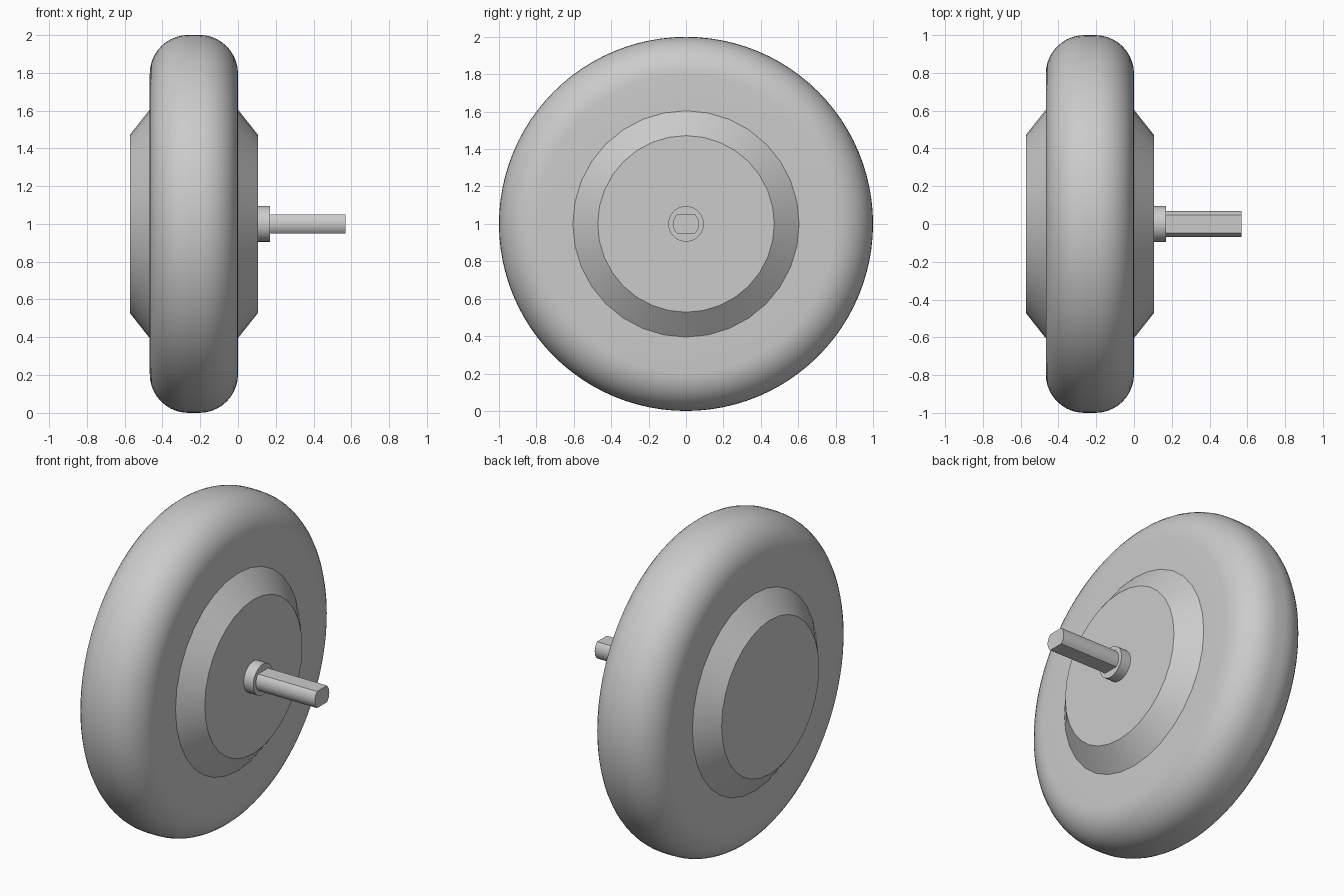
import bpy
import bmesh
from math import sin, cos, pi, radians, asin

if "Cube" in bpy.data.objects:
    bpy.data.objects.remove(bpy.data.objects["Cube"], do_unlink=True)

CENTRE_Z = 1.0

grey = bpy.data.materials.new("plain grey")
grey.use_nodes = True
colour = (0.6, 0.6, 0.6, 1)
grey.diffuse_color = colour
grey.node_tree.nodes["Principled BSDF"].inputs["Base Color"].default_value = colour


def finish(name, bm, angle=30):
    """Turn a bmesh into a smooth shaded object with sharp edges kept."""
    bmesh.ops.recalc_face_normals(bm, faces=bm.faces)
    mesh = bpy.data.meshes.new(name)
    bm.to_mesh(mesh)
    bm.free()
    mesh.materials.append(grey)
    obj = bpy.data.objects.new(name, mesh)
    bpy.context.collection.objects.link(obj)
    bpy.ops.object.select_all(action='DESELECT')
    obj.select_set(True)
    bpy.context.view_layer.objects.active = obj
    bpy.ops.object.shade_smooth_by_angle(angle=radians(angle))
    return obj


def loft(name, rings, capped=True):
    """Bridge successive rings of points; cap the ends or close the loop."""
    bm = bmesh.new()
    loops = [[bm.verts.new(p) for p in ring] for ring in rings]
    pairs = list(zip(loops, loops[1:]))
    if capped:
        bm.faces.new(loops[0])
        bm.faces.new(loops[-1])
    else:
        pairs.append((loops[-1], loops[0]))
    for a, b in pairs:
        n = len(a)
        for i in range(n):
            j = (i + 1) % n
            bm.faces.new((a[i], a[j], b[j], b[i]))
    return finish(name, bm)


def lathe(name, profile, segments, capped=True):
    """Revolve (x, radius) points about the wheel axis."""
    turns = [2 * pi * i / segments for i in range(segments)]
    rings = [[(x, r * cos(t), CENTRE_Z + r * sin(t)) for t in turns]
             for x, r in profile]
    return loft(name, rings, capped)


# Tyre: flat side walls with rounded shoulders
left, right, corner, steps = -0.467, 0.0, 0.205, 10
tyre = [(left, 0.56)]
for i in range(steps + 1):
    a = pi / 2 * i / steps
    tyre.append((left + corner * (1 - cos(a)), 1 - corner * (1 - sin(a))))
tyre += [(left + right - x, r) for x, r in reversed(tyre)]
lathe("tyre", tyre, 96, capped=False)

# Hub: chamfered drum standing out on both sides
lathe("hub", [(-0.572, 0.472), (left, 0.605), (right, 0.605), (0.105, 0.472)], 32)

# Collar at the base of the axle
lathe("axle_collar", [(0.09, 0.095), (0.17, 0.095)], 32)

# Axle: round bar with flats on the top and bottom
radius, flat = 0.07, 0.051
limit = asin(flat / radius)
arc = [limit * (i / 4 - 1) for i in range(9)]
section = [(radius * cos(t + side), radius * sin(t + side))
           for side in (0, pi) for t in arc]
loft("axle", [[(x, y, CENTRE_Z + z) for y, z in section] for x in (0.15, 0.57)])
